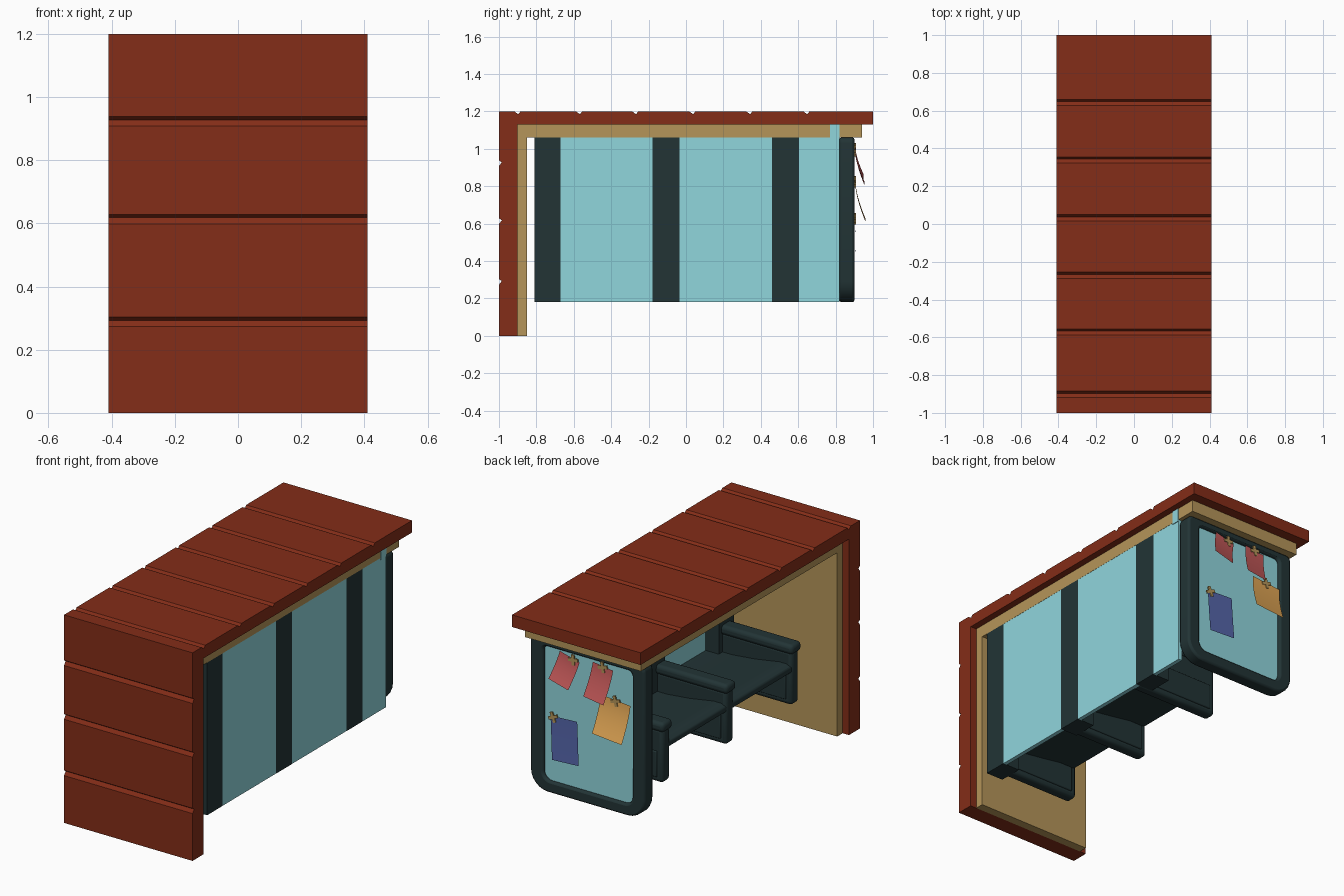
import bpy, bmesh, math
from mathutils import Matrix, Vector

if "Cube" in bpy.data.objects:
    bpy.data.objects.remove(bpy.data.objects["Cube"])


def material(name, rgb):
    m = bpy.data.materials.new(name)
    m.diffuse_color = (*rgb, 1)
    m.use_nodes = True
    m.node_tree.nodes["Principled BSDF"].inputs["Base Color"].default_value = m.diffuse_color
    return m


RED = material("red_boards", (0.23, 0.026, 0.009))
TAN = material("tan_trim", (0.46, 0.30, 0.10))
DARK = material("dark_metal", (0.016, 0.034, 0.036))
GLASS = material("blue_glass", (0.28, 0.67, 0.72))
PINK = material("pink_paper", (0.55, 0.10, 0.10))
ORANGE = material("orange_paper", (0.75, 0.38, 0.09))
BLUE = material("blue_paper", (0.09, 0.13, 0.40))


def finish(name, bm, mat, bevel=0, segments=3, smooth=True):
    bmesh.ops.recalc_face_normals(bm, faces=bm.faces)
    me = bpy.data.meshes.new(name)
    bm.to_mesh(me)
    bm.free()
    ob = bpy.data.objects.new(name, me)
    bpy.context.collection.objects.link(ob)
    me.materials.append(mat)
    if bevel:
        mod = ob.modifiers.new("bevel", 'BEVEL')
        mod.width, mod.segments = bevel, segments
        mod.limit_method, mod.angle_limit = 'ANGLE', math.radians(40)
    if smooth:
        bpy.ops.object.select_all(action='DESELECT')
        bpy.context.view_layer.objects.active = ob
        ob.select_set(True)
        bpy.ops.object.shade_smooth_by_angle(angle=math.radians(35))
    return ob


def box(name, x, y, z, mat, bevel=0):
    bm = bmesh.new()
    bmesh.ops.create_cube(bm, size=1)
    for v in bm.verts:
        for i, (a, b) in enumerate((x, y, z)):
            v.co[i] = a if v.co[i] < 0 else b
    return finish(name, bm, mat, bevel, smooth=bool(bevel))


def prism(name, points, axis, a, b, mat, bevel=0):
    """Extrude a 2D profile along x (points are y,z) or y (points are x,z)."""
    bm = bmesh.new()
    place = (lambda p, t: (t, p[0], p[1])) if axis == 'x' else (lambda p, t: (p[0], t, p[1]))
    face = bm.faces.new([bm.verts.new(place(p, a)) for p in points])
    ext = bmesh.ops.extrude_face_region(bm, geom=[face])
    shift = Vector(place((0, 0), b - a))
    for v in ext['geom']:
        if isinstance(v, bmesh.types.BMVert):
            v.co += shift
    return finish(name, bm, mat, bevel, smooth=bool(bevel))


def rounded(x, z0, z1, r_low, r_top, n=6):
    pts = []
    for sx, zc, r, start in ((1, z1, r_top, 0), (-1, z1, r_top, 90),
                             (-1, z0, r_low, 180), (1, z0, r_low, 270)):
        cz = zc - r if zc == z1 else zc + r
        for i in range(n + 1):
            t = math.radians(start + 90 * i / n)
            pts.append((sx * (x - r) + r * math.cos(t), cz + r * math.sin(t)))
    return pts


# Red boarded shell: L profile with V grooves between boards
shell = [(-0.9, 0), (-1, 0)]
for z in (0.285, 0.61, 0.92):
    shell += [(-1, z - 0.012), (-0.985, z + 0.008), (-1, z + 0.018)]
shell.append((-1, 1.2))
for y in (-0.9, -0.57, -0.27, 0.035, 0.34, 0.645):
    shell += [(y - 0.018, 1.2), (y + 0.003, 1.185), (y + 0.015, 1.2)]
shell += [(1, 1.2), (1, 1.13), (-0.9, 1.13)]
prism("board_roof_and_wall", shell, 'x', -0.41, 0.41, RED)

# Tan lining under the roof and inside the wall
prism("tan_lining", [(-0.9, 0), (-0.85, 0), (-0.85, 1.06), (0.94, 1.06),
                     (0.94, 1.13), (-0.9, 1.13)], 'x', -0.37, 0.37, TAN)

# Side wall: glass panes between dark posts
for i, (a, b) in enumerate(((-0.81, -0.67), (-0.18, -0.035), (0.46, 0.605))):
    box(f"wall_post_{i + 1}", (0.26, 0.37), (a, b), (0.18, 1.06), DARK)
for i, (a, b) in enumerate(((-0.67, -0.18), (-0.035, 0.46), (0.605, 0.82))):
    box(f"wall_glass_{i + 1}", (0.345, 0.369), (a, b), (0.18, 1.06), GLASS)
box("glass_tab", (0.345, 0.373), (0.77, 0.82), (1.05, 1.13), GLASS)

# End notice board: rounded frame with an inset pane
bm = bmesh.new()
outer = rounded(0.365, 0.18, 1.06, 0.11, 0.03)
inner = rounded(0.285, 0.245, 1.02, 0.05, 0.03)
loops = [[bm.verts.new((x, y, z)) for x, z in pts]
         for pts, y in ((outer, 0.82), (outer, 0.9), (inner, 0.9), (inner, 0.82))]
for k in range(4):
    A, B = loops[k], loops[(k + 1) % 4]
    for i in range(len(A)):
        j = (i + 1) % len(A)
        bm.faces.new((A[i], A[j], B[j], B[i]))
finish("notice_frame", bm, DARK, 0.012, 2)
prism("notice_pane", rounded(0.295, 0.235, 1.03, 0.05, 0.03), 'y', 0.845, 0.88, GLASS)

# Bench seat with a rolled front edge
seat = [(0.35, 0.375), (0.20, 0.375), (0.05, 0.39), (-0.10, 0.415), (-0.15, 0.415),
        (-0.175, 0.40), (-0.175, 0.37), (-0.15, 0.36), (-0.08, 0.36), (0.05, 0.34),
        (0.20, 0.32), (0.35, 0.32)]
prism("bench_seat", seat, 'y', -0.77, 0.46, DARK, 0.008)

# Bench side panels, inset mouldings and arm rails
for i, y in enumerate((-0.74, -0.145, 0.435)):
    box(f"bench_side_{i + 1}", (-0.18, 0.36), (y - 0.035, y + 0.035), (0.18, 0.49), DARK, 0.02)
    box(f"bench_side_moulding_{i + 1}", (-0.145, 0.33), (y - 0.042, y + 0.042),
        (0.21, 0.36), DARK, 0.006)
    box(f"arm_rail_{i + 1}", (-0.19, 0.30), (y - 0.045, y + 0.045), (0.475, 0.53), DARK, 0.02)


# Notices: curled sheets held by small tape crosses
def notice(name, x, z, w, h, tilt, curl, mat, tape_x):
    rot = Matrix.Rotation(math.radians(tilt), 4, 'Y')
    place = Matrix.Translation((x, 0.9, z)) @ rot
    bm = bmesh.new()
    bmesh.ops.create_grid(bm, x_segments=4, y_segments=8, size=0.5)
    for v in bm.verts:
        t = 0.5 - v.co.y
        v.co = place @ Vector((v.co.x * w, curl * t ** 1.6 + 0.004, v.co.y * h))
    finish(name, bm, mat)
    for k, ang in enumerate((20, 110)):
        bm = bmesh.new()
        bmesh.ops.create_cube(bm, size=1)
        m = place @ Matrix.Translation((tape_x * w, 0.006, h / 2 - 0.005)) \
            @ Matrix.Rotation(math.radians(ang), 4, 'Y') \
            @ Matrix.Diagonal((0.06, 0.008, 0.018, 1))
        bmesh.ops.transform(bm, matrix=m, verts=bm.verts)
        finish(f"{name}_tape_{k + 1}", bm, TAN, smooth=False)


notice("pink_notice_1", 0.13, 0.925, 0.13, 0.16, -15, 0.045, PINK, -0.2)
notice("pink_notice_2", -0.09, 0.91, 0.13, 0.19, -8, 0.05, PINK, 0.0)
notice("orange_notice", -0.175, 0.725, 0.19, 0.21, -5, 0.055, ORANGE, 0.0)
notice("blue_notice", 0.14, 0.51, 0.17, 0.25, 3, 0.006, BLUE, 0.4)
